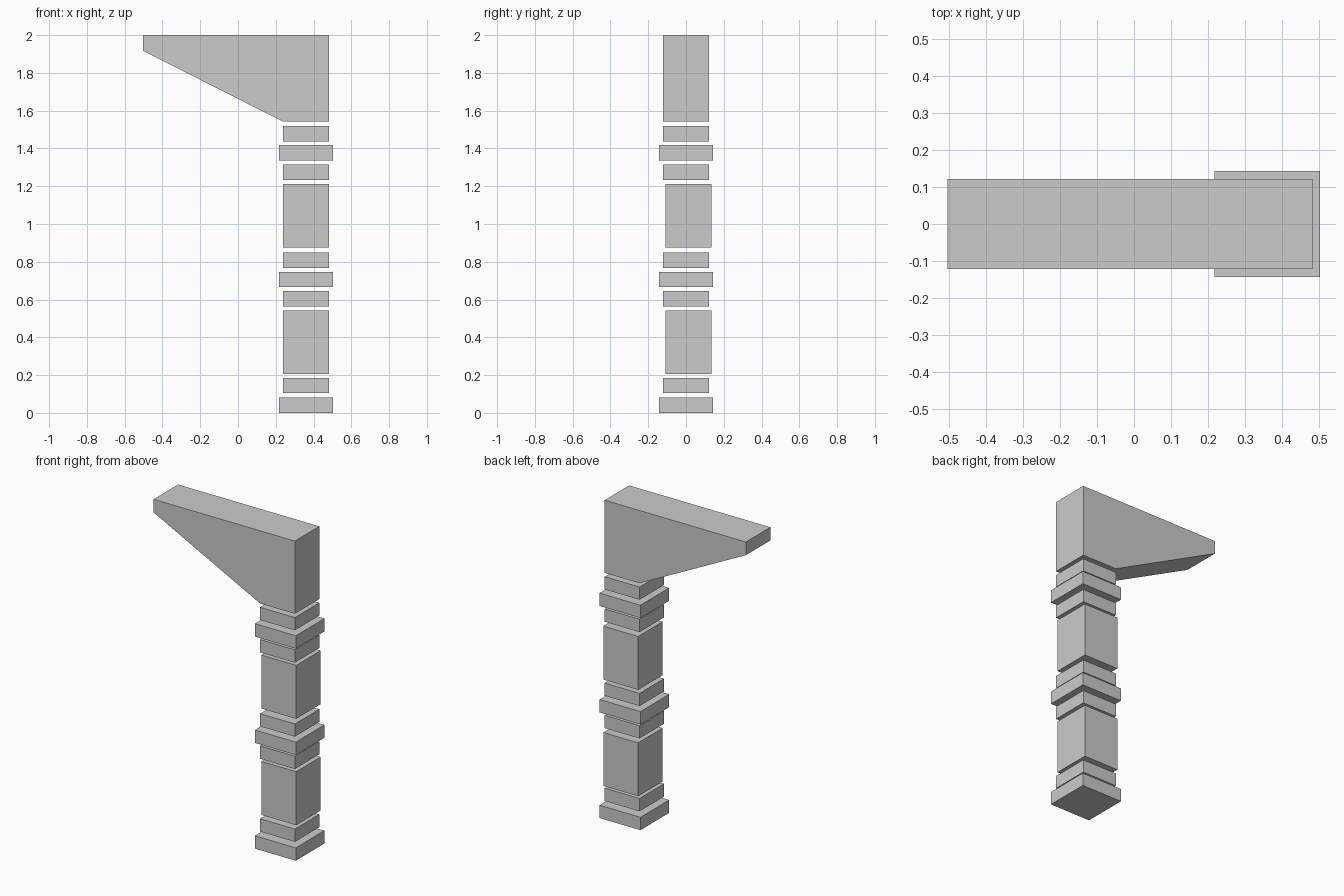
import bpy

if "Cube" in bpy.data.objects:
    bpy.data.objects.remove(bpy.data.objects["Cube"])

X = 0.36  # post axis


def prism(name, profile, y0, y1):
    """Extrude an xz profile from y0 to y1."""
    n = len(profile)
    verts = [(x, y, z) for y in (y0, y1) for x, z in profile]
    faces = [tuple(range(n)), tuple(range(2 * n - 1, n - 1, -1))]
    faces += [(i, i + n, (i + 1) % n + n, (i + 1) % n) for i in range(n)]
    mesh = bpy.data.meshes.new(name)
    mesh.from_pydata(verts, [], faces)
    mesh.update()
    obj = bpy.data.objects.new(name, mesh)
    bpy.context.collection.objects.link(obj)
    return obj


def block(name, half, z0, z1, y=0.0):
    """Square block centred on the post axis."""
    prism(name, [(X - half, z0), (X + half, z0), (X + half, z1), (X - half, z1)],
          y - half, y + half)


WIDE, NARROW = 0.1425, 0.1215

# Foot of the post
block("base_plinth", WIDE, 0.0, 0.081)
block("base_collar", NARROW, 0.105, 0.186)

# Two repeats of shaft, collar, wide band, collar
for i, z in enumerate((0.0, 0.67)):
    block(f"post_shaft_{i}", NARROW, 0.205 + z, 0.542 + z, y=0.0135)
    block(f"lower_collar_{i}", NARROW, 0.564 + z, 0.645 + z)
    block(f"wide_band_{i}", WIDE, 0.666 + z, 0.747 + z)
    block(f"upper_collar_{i}", NARROW, 0.768 + z, 0.848 + z)

# Tapered bracket on top
prism("top_bracket",
      [(X - NARROW, 1.542), (X + NARROW, 1.542), (X + NARROW, 2.0),
       (-0.503, 2.0), (-0.503, 1.917)], -NARROW, NARROW)
